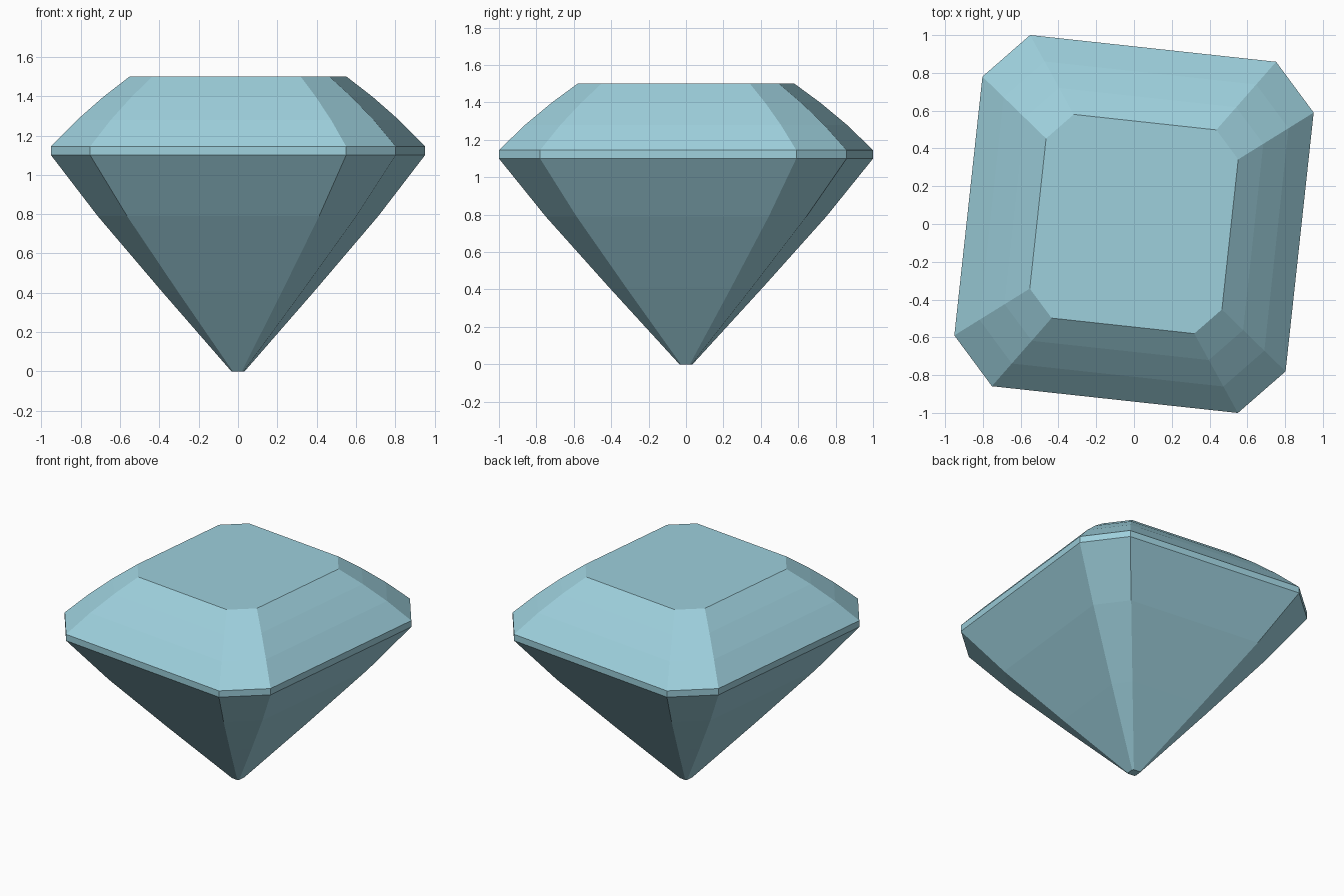
import bpy, bmesh, math

if "Cube" in bpy.data.objects:
    bpy.data.objects.remove(bpy.data.objects["Cube"])

# Gem colour
mat = bpy.data.materials.new("pale_aqua")
mat.diffuse_color = (0.34, 0.63, 0.72, 1)
mat.use_nodes = True
mat.node_tree.nodes["Principled BSDF"].inputs["Base Color"].default_value = mat.diffuse_color

# Girdle outline: rectangle with cut corners, slightly turned
HX, HY, CX, CY = 0.882, 0.935, 0.227, 0.246
TURN = math.radians(-6.2)
quarter = [(HX, HY - CY), (HX - CX, HY)]
half = quarter + [(-x, y) for x, y in reversed(quarter)]
outline = [(x * math.cos(TURN) - y * math.sin(TURN),
            x * math.sin(TURN) + y * math.cos(TURN))
           for x, y in half + [(-x, -y) for x, y in half]]

# Profile as (outline scale, height): culet, pavilion, girdle, crown, table
profile = [(0.035, 0), (0.41, 0.41), (0.75, 0.79), (1, 1.10),
           (1, 1.145), (0.86, 1.28), (0.72, 1.397), (0.58, 1.5)]

# Stack the rings and bridge them with flat facets
bm = bmesh.new()
rings = [[bm.verts.new((x * s, y * s, z)) for x, y in outline]
         for s, z in profile]
n = len(outline)
for low, high in zip(rings, rings[1:]):
    for i in range(n):
        j = (i + 1) % n
        bm.faces.new((low[i], low[j], high[j], high[i]))
bm.faces.new(rings[-1])
bm.faces.new(rings[0][::-1])
bm.normal_update()

mesh = bpy.data.meshes.new("cut_gem")
bm.to_mesh(mesh)
bm.free()
mesh.materials.append(mat)
gem = bpy.data.objects.new("cut_gem", mesh)
bpy.context.collection.objects.link(gem)
